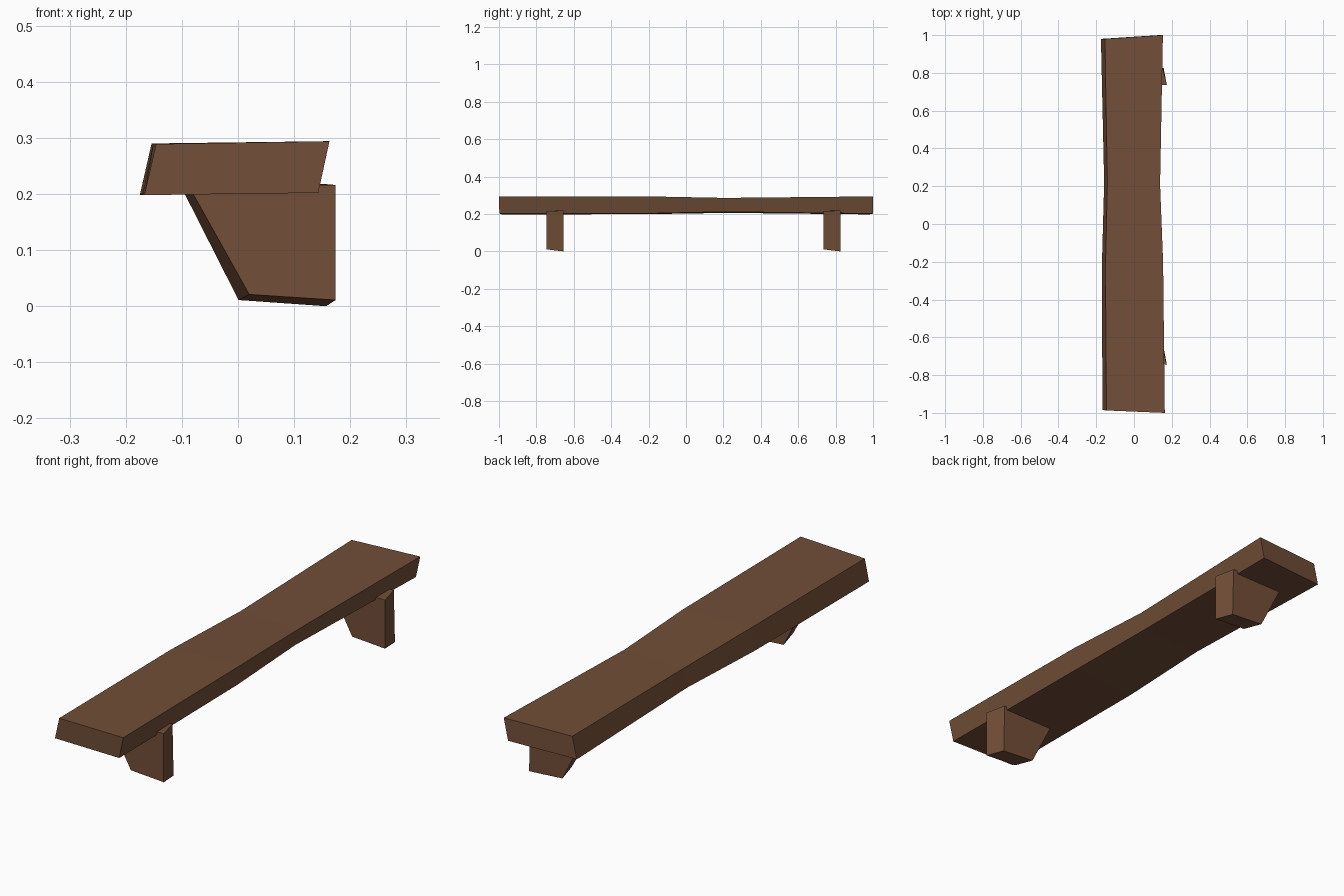
import bpy

wood = bpy.data.materials.new("brown wood")
wood.diffuse_color = (0.17, 0.077, 0.039, 1)


def loft(name, sections):
    """Skin a row of four-point sections and cap both ends."""
    verts = [p for s in sections for p in s]
    n = len(sections)
    faces = [(0, 1, 2, 3), tuple(4 * (n - 1) + i for i in (3, 2, 1, 0))]
    for k in range(n - 1):
        a, b = 4 * k, 4 * k + 4
        for i in range(4):
            j = (i + 1) % 4
            faces.append((a + j, a + i, b + i, b + j))
    mesh = bpy.data.meshes.new(name)
    mesh.from_pydata(verts, [], faces)
    mesh.materials.append(wood)
    obj = bpy.data.objects.new(name, mesh)
    bpy.context.collection.objects.link(obj)
    return obj


# Seat plank: slanted sides, narrowed and thinned slightly past the middle
# Points run bottom left, bottom right, top right, top left
loft("seat_plank", [
    [(-0.167, -0.985, 0.198), (0.143, -0.998, 0.202), (0.163, -1.0, 0.294), (-0.146, -0.987, 0.289)],
    [(-0.170, -0.22, 0.199), (0.134, -0.20, 0.203), (0.154, -0.20, 0.294), (-0.151, -0.23, 0.290)],
    [(-0.158, 0.22, 0.206), (0.120, 0.21, 0.212), (0.138, 0.21, 0.286), (-0.141, 0.22, 0.283)],
    [(-0.175, 0.98, 0.198), (0.133, 1.0, 0.202), (0.153, 1.0, 0.294), (-0.154, 0.98, 0.290)],
])

# Two skewed wedge legs, tops sunk into the plank
for name, y in (("front_leg", -0.745), ("back_leg", 0.735)):
    loft(name, [
        [(0.020, y, 0.021), (0.174, y, 0.011), (0.174, y, 0.216), (-0.091, y, 0.220)],
        [(0.001, y + 0.09, 0.011), (0.157, y + 0.09, 0.0), (0.152, y + 0.09, 0.218), (-0.105, y + 0.09, 0.220)],
    ])
